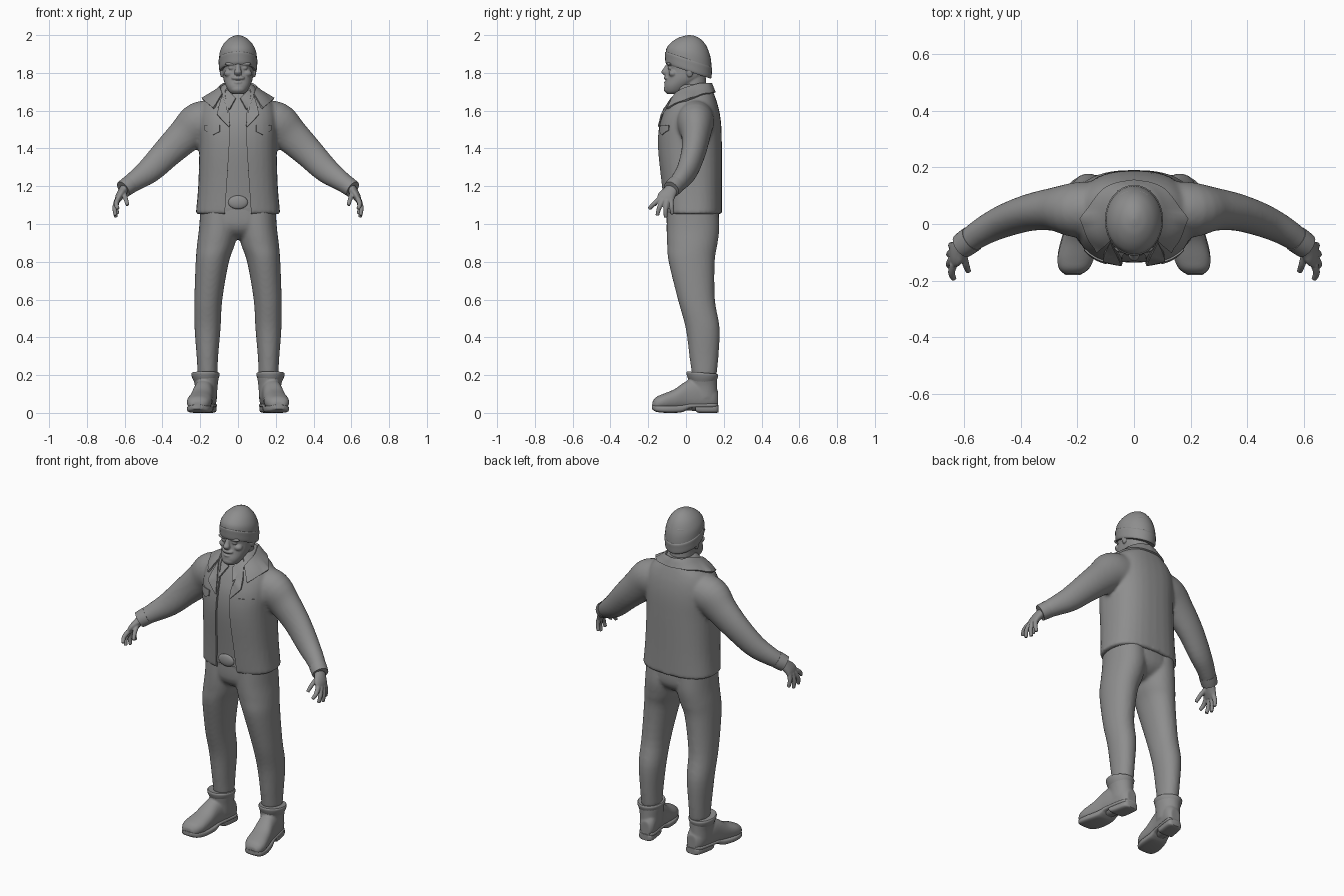
import bpy, bmesh, math
from mathutils import Vector

if "Cube" in bpy.data.objects:
    bpy.data.objects.remove(bpy.data.objects["Cube"])
grey = bpy.data.materials.new("plain grey")
grey.use_nodes = True
grey.diffuse_color = (0.27, 0.27, 0.27, 1)
grey.node_tree.nodes["Principled BSDF"].inputs["Base Color"].default_value = grey.diffuse_color
SIDES = ((1, "left_"), (-1, "right_"))
X_AXIS, Y_AXIS, Z_AXIS = Vector((1, 0, 0)), Vector((0, 1, 0)), Vector((0, 0, 1))

def finish(name, bm):
    """Turn a bmesh into a grey object."""
    bmesh.ops.recalc_face_normals(bm, faces=bm.faces[:])
    mesh = bpy.data.meshes.new(name)
    bm.to_mesh(mesh)
    bm.free()
    mesh.materials.append(grey)
    obj = bpy.data.objects.new(name, mesh)
    bpy.context.collection.objects.link(obj)
    return obj

def bake(obj):
    """Replace the mesh by its modified version."""
    bpy.context.view_layer.update()
    graph = bpy.context.evaluated_depsgraph_get()
    mesh = bpy.data.meshes.new_from_object(obj.evaluated_get(graph))
    obj.modifiers.clear()
    obj.data = mesh
    return obj

def spline(p, q, r, s, t):
    return [0.5 * (2*b + (c-a)*t + (2*a - 5*b + 4*c - d)*t*t + (3*b - a - 3*c + d)*t**3)
            for a, b, c, d in zip(p, q, r, s)]

def loft(name, rings, axis=None, power=2, side=1, steps=4, count=32):
    """Skin rings (x, y, z, half width, half depth, tilt); with no axis, follow the path."""
    rings = [tuple(r) + (0,) * (6 - len(r)) for r in rings]
    ext = [rings[0]] + rings + [rings[-1]]
    fine = [spline(*ext[i:i + 4], k / steps) for i in range(len(rings) - 1) for k in range(steps)]
    fine.append(rings[-1])
    bm, loops = bmesh.new(), []
    for i, (x, y, z, a, b, tilt) in enumerate(fine):
        if axis:
            u, v = X_AXIS, (Z_AXIS if axis == Y_AXIS else Y_AXIS)
        else:
            t = Vector(fine[min(i + 1, len(fine) - 1)][:3]) - Vector(fine[max(i - 1, 0)][:3])
            t.normalize()
            v = (Y_AXIS - t * t.y).normalized()
            u = v.cross(t)
        loop = []
        for k in range(count):
            c, s = math.cos(math.tau * k / count), math.sin(math.tau * k / count)
            c = math.copysign(abs(c) ** (2 / power), c) * a
            s = math.copysign(abs(s) ** (2 / power), s) * b
            p = Vector((x, y, z)) + u * c + v * s
            loop.append(bm.verts.new((p.x * side, p.y, p.z + tilt * (p.y - y))))
        loops.append(loop)
    for lo, hi in zip(loops, loops[1:]):
        for k in range(count):
            j = (k + 1) % count
            bm.faces.new((lo[k], lo[j], hi[j], hi[k]))
    bm.faces.new(loops[0])
    bm.faces.new(loops[-1])
    return finish(name, bm)

def ball(name, place, size):
    bm = bmesh.new()
    bmesh.ops.create_uvsphere(bm, u_segments=24, v_segments=14, radius=1)
    bmesh.ops.scale(bm, vec=size, verts=bm.verts)
    bmesh.ops.translate(bm, vec=place, verts=bm.verts)
    return finish(name, bm)

def fuse(name, parts, voxel, rounds):
    """Merge overlapping solids into one soft skin."""
    bm = bmesh.new()
    for part in parts:
        bm.from_mesh(part.data)
        bpy.data.objects.remove(part)
    obj = finish(name, bm)
    remesh = obj.modifiers.new("skin", "REMESH")
    remesh.mode, remesh.voxel_size = "VOXEL", voxel
    soft = obj.modifiers.new("soft", "SMOOTH")
    soft.factor, soft.iterations = 0.5, rounds
    return bake(obj)

def sheet(name, pairs, side, cloth, thick=0.008, hug="OUTSIDE"):
    """Thin strip of cloth between two edges, laid over another object."""
    bm = bmesh.new()
    rows = [[bm.verts.new((p[0] * side, p[1], p[2])) for p in pair] for pair in pairs]
    for (a, b), (c, d) in zip(rows, rows[1:]):
        bm.faces.new((a, b, d, c))
    bmesh.ops.subdivide_edges(bm, edges=bm.edges[:], cuts=5, use_grid_fill=True)
    obj = finish(name, bm)
    wrap = obj.modifiers.new("wrap", "SHRINKWRAP")
    wrap.target, wrap.wrap_mode, wrap.offset = cloth, hug, 0.003
    solid = obj.modifiers.new("thickness", "SOLIDIFY")
    solid.thickness, solid.offset = thick, 0
    return bake(obj)

# Jacket: body and sleeves in one skin, with the front cut open
body = [(0, .038, 1.052, .224, .153), (0, .03, 1.2, .211, .16), (0, .02, 1.4, .205, .17),
        (0, .022, 1.52, .208, .165), (0, .03, 1.6, .2, .146), (0, .037, 1.66, .17, .122),
        (0, .045, 1.71, .108, .095), (0, .048, 1.74, .078, .082)]
sleeve = [(.1, .055, 1.56, .095, .095), (.2, .05, 1.535, .113, .098), (.28, .052, 1.468, .095, .077),
          (.37, .04, 1.382, .081, .065), (.465, .008, 1.287, .069, .057),
          (.54, -.03, 1.232, .055, .049), (.6, -.072, 1.19, .043, .042)]
jacket = fuse("jacket", [loft("body", body, Z_AXIS, 2.5)] +
              [loft("sleeve", sleeve, side=s) for s, _ in SIDES], .01, 5)
opening = loft("opening", [(0, -.2, z, a, .17) for z, a in
               ((1, .074), (1.2, .06), (1.5, .042), (1.6, .048), (1.7, .075), (1.8, .09))], Z_AXIS, 8)
cut = jacket.modifiers.new("open front", "BOOLEAN")
cut.operation, cut.object = "DIFFERENCE", opening
bake(jacket)
bpy.data.objects.remove(opening)
shirt = loft("shirt", [(x, y, z, a - .018, b - .014) for x, y, z, a, b in body[:-1]], Z_AXIS, 2.5)

# Collar, lapels, shirt collar, pocket flaps and cuffs
half = [((.055, .114, 1.742), (.1, .125, 1.69)), ((.086, .03, 1.725), (.19, .02, 1.663)),
        ((.08, -.05, 1.68), (.13, -.1, 1.612))]
other = [tuple((-x, y, z) for x, y, z in pair) for pair in reversed(half)]
sheet("collar", other + [((0, .132, 1.745), (0, .152, 1.695))] + half, 1, jacket, .012)
lapel = [((.08, -.055, 1.675), (.105, -.105, 1.617)), ((.058, -.115, 1.61), (.11, -.13, 1.578)),
         ((.043, -.145, 1.52), (.05, -.145, 1.515))]
shirt_tip = [((.072, 0, 1.715), (.085, -.035, 1.675)), ((.012, -.072, 1.665), (.045, -.118, 1.605))]
flap = [((.1, -.145, 1.525), (.1, -.15, 1.49)), ((.145, -.14, 1.525), (.145, -.15, 1.472)),
        ((.185, -.1, 1.525), (.185, -.1, 1.497))]
for s, side in SIDES:
    sheet(side + "lapel", lapel, s, jacket)
    sheet(side + "shirt_collar", shirt_tip, s, shirt)
    sheet(side + "pocket_flap", flap, s, jacket, .006, "ABOVE_SURFACE")
    loft(side + "cuff", [(.572, -.052, 1.21, .049, .047), (.59, -.065, 1.197, .048, .047),
                         (.608, -.078, 1.184, .046, .045)], side=s)

# Trousers, belt and buckle
leg = [(.1, .035, 1.09, .1, .135), (.103, .037, .98, .103, .14), (.117, .033, .89, .1, .133),
       (.136, .03, .8, .088, .122), (.157, .055, .6, .074, .098), (.161, .088, .45, .069, .09),
       (.162, .095, .3, .057, .077), (.161, .097, .2, .052, .065)]
hips = [(0, .035, 1.1, .198, .138), (0, .036, 1, .196, .138), (0, .035, .95, .13, .11),
        (0, .035, .92, .04, .06)]
fuse("trousers", [loft("hips", hips, Z_AXIS, 2.3)] +
     [loft("leg", leg, Z_AXIS, 2.1, side=s) for s, _ in SIDES], .01, 4)
loft("belt", [(0, .035, z, .2, .146) for z in (1.085, 1.11, 1.14)], Z_AXIS, 2.4)
ball("buckle", (0, -.112, 1.115), (.052, .014, .036))

# Boots, with the toes turned out
def foot(name, rows, power, s):
    rings = [(.17 + (.09 - y) * .17, y, z, a, b) for y, z, a, b in rows]
    return loft(name, rings, Y_AXIS, power, s)

upper = [(.17, .07, .03, .045), (.14, .085, .05, .068), (.06, .095, .054, .085), (0, .09, .055, .077),
         (-.06, .07, .061, .056), (-.12, .058, .065, .043), (-.158, .05, .053, .034),
         (-.177, .043, .03, .018)]
heel = [(.173, .022, .028, .018), (.155, .021, .046, .021), (.07, .021, .05, .021), (.05, .027, .048, .015)]
sole = [(.17, .042, .03, .01), (.14, .04, .05, .012), (.03, .038, .053, .012), (0, .03, .055, .017),
        (-.03, .022, .06, .02), (-.1, .02, .066, .02), (-.155, .024, .055, .019), (-.18, .032, .026, .012)]
for s, side in SIDES:
    shaft = loft("shaft", [(.168, .09, .08, .056, .076), (.168, .09, .14, .06, .075),
                           (.17, .088, .18, .067, .077), (.172, .086, .205, .07, .08)], Z_AXIS, 2, s)
    fuse(side + "boot", [shaft, foot("upper", upper, 2.3, s)], .006, 5)
    foot(side + "boot_heel", heel, 3.5, s)
    foot(side + "boot_sole", sole, 3.5, s)
    loft(side + "boot_rim", [(.172, .086, z, r, r + .009, -.08) for z, r in
                             ((.165, .061), (.185, .07), (.204, .075), (.213, .071))], Z_AXIS, 2, s)

# Hands: knuckle, bend and tip of each finger, thumb last
fingers = [((.637, -.142, 1.13), (.645, -.172, 1.105), (.636, -.195, 1.08)),
           ((.642, -.122, 1.125), (.653, -.142, 1.085), (.648, -.152, 1.045)),
           ((.642, -.1, 1.125), (.652, -.107, 1.08), (.646, -.108, 1.035)),
           ((.637, -.08, 1.13), (.645, -.076, 1.09), (.638, -.072, 1.052)),
           ((.605, -.1, 1.165), (.595, -.14, 1.135), (.585, -.168, 1.1))]
palm = [(.59, -.065, 1.2, .026, .032), (.612, -.085, 1.17, .024, .038),
        (.628, -.104, 1.145, .021, .046), (.641, -.112, 1.12, .014, .043)]
for s, side in SIDES:
    parts = [loft("palm", palm, side=s)]
    for joints in fingers:
        parts.append(loft("finger", [j + (r, r) for j, r in zip(joints, (.014, .0125, .01))],
                          side=s, count=12))
    fuse(side + "hand", parts, .004, 3)

# Head: skull and jaw, neck, and facial features
skull = [(0, -.07, 1.687, .026, .028), (0, -.062, 1.70, .046, .048), (0, -.043, 1.73, .064, .072),
         (0, -.008, 1.77, .078, .096), (0, .007, 1.82, .082, .102), (0, .01, 1.87, .088, .112),
         (0, .015, 1.92, .085, .105)]
neck = [(0, .045, 1.62, .075, .07), (0, .042, 1.7, .068, .068), (0, .035, 1.78, .066, .07)]
nose = [(0, -.09, 1.85, .011, .012), (0, -.103, 1.825, .013, .015), (0, -.111, 1.805, .02, .02),
        (0, -.104, 1.788, .016, .014)]
head = [loft("skull", skull, Z_AXIS, 2.2), loft("neck", neck, Z_AXIS), loft("nose", nose, Z_AXIS),
        ball("chin", (0, -.09, 1.714), (.04, .028, .024)),
        ball("lower_lip", (0, -.103, 1.749), (.024, .014, .008)),
        ball("moustache", (0, -.1, 1.773), (.036, .018, .012))]
for s, _ in SIDES:
    head += [ball("ear", (s * .086, .02, 1.81), (.011, .02, .034)),
             ball("brow", (s * .036, -.086, 1.847), (.034, .016, .01)),
             ball("cheek", (s * .046, -.068, 1.797), (.028, .024, .02)),
             ball("eye", (s * .034, -.084, 1.826), (.017, .012, .01))]
fuse("head", head, .004, 4)

# Knitted cap with a folded band
loft("cap", [(0, .014, 1.84, .098, .12, -.33), (0, .014, 1.876, .1, .121, -.31),
             (0, .015, 1.915, .095, .113, -.22), (0, .017, 1.955, .075, .09, -.12),
             (0, .018, 1.983, .047, .058, -.05), (0, .018, 1.996, .02, .026),
             (0, .018, 2, .003, .004)], Z_AXIS)
loft("cap_band", [(0, .013, z, r, r + .022, -.33) for z, r in
                  ((1.808, .095), (1.818, .1), (1.845, .102), (1.865, .103), (1.872, .1))], Z_AXIS)

# Smooth shading that keeps hard edges crisp
for obj in bpy.context.scene.objects:
    made = obj.type == "MESH" and grey.name in obj.data.materials
    obj.select_set(made)
    if made:
        bpy.context.view_layer.objects.active = obj
bpy.ops.object.shade_smooth_by_angle(angle=math.radians(45))
